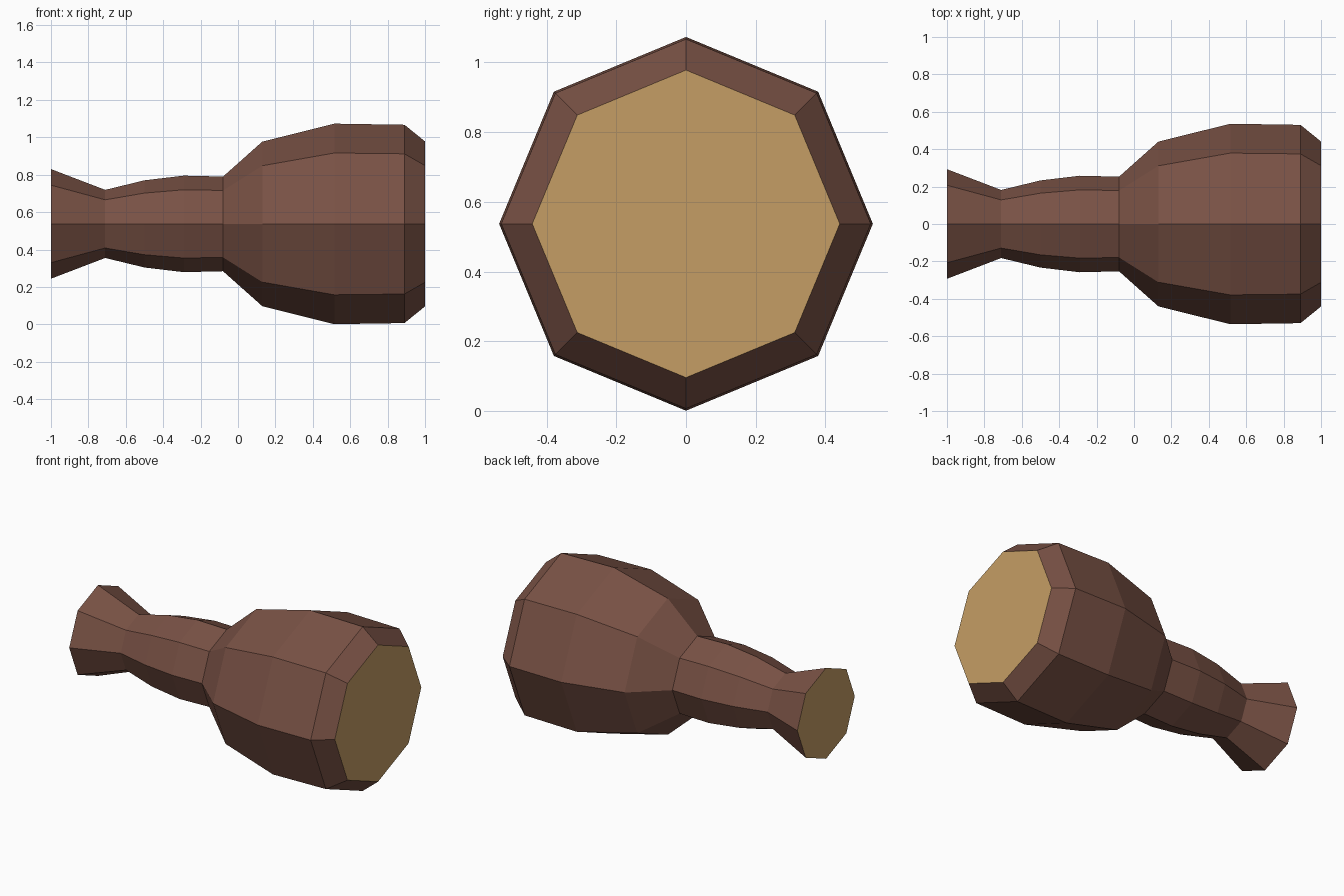
import bpy, bmesh, math

if "Cube" in bpy.data.objects:
    bpy.data.objects.remove(bpy.data.objects["Cube"])

SIDES = 8
AXIS_Z = 0.537
# (x, radius) profile of the goblet-shaped body, from foot to drum head
PROFILE = [(-1.0, 0.293), (-0.71, 0.182), (-0.5, 0.233), (-0.29, 0.258), (-0.08, 0.253),
           (0.13, 0.44), (0.515, 0.536), (0.89, 0.53), (1.0, 0.441)]


def material(name, rgb):
    mat = bpy.data.materials.new(name)
    mat.diffuse_color = (*rgb, 1)
    mat.use_nodes = True
    mat.node_tree.nodes["Principled BSDF"].inputs["Base Color"].default_value = mat.diffuse_color
    return mat


wood = material("brown wood", (0.19, 0.083, 0.059))
skin = material("tan skin", (0.56, 0.34, 0.13))

# Drum body: octagonal rings lofted along x
bm = bmesh.new()
rings = []
for x, r in PROFILE:
    angles = [2 * math.pi * i / SIDES for i in range(SIDES)]
    rings.append([bm.verts.new((x, r * math.cos(a), AXIS_Z + r * math.sin(a))) for a in angles])
for a, b in zip(rings, rings[1:]):
    for i in range(SIDES):
        j = (i + 1) % SIDES
        bm.faces.new((a[i], a[j], b[j], b[i]))

# Flat end caps: drum head and foot
for ring in (rings[0], rings[-1]):
    bm.faces.new(ring).material_index = 1
bmesh.ops.recalc_face_normals(bm, faces=bm.faces)

mesh = bpy.data.meshes.new("hand_drum")
bm.to_mesh(mesh)
bm.free()
mesh.materials.append(wood)
mesh.materials.append(skin)
bpy.context.collection.objects.link(bpy.data.objects.new("hand_drum", mesh))
